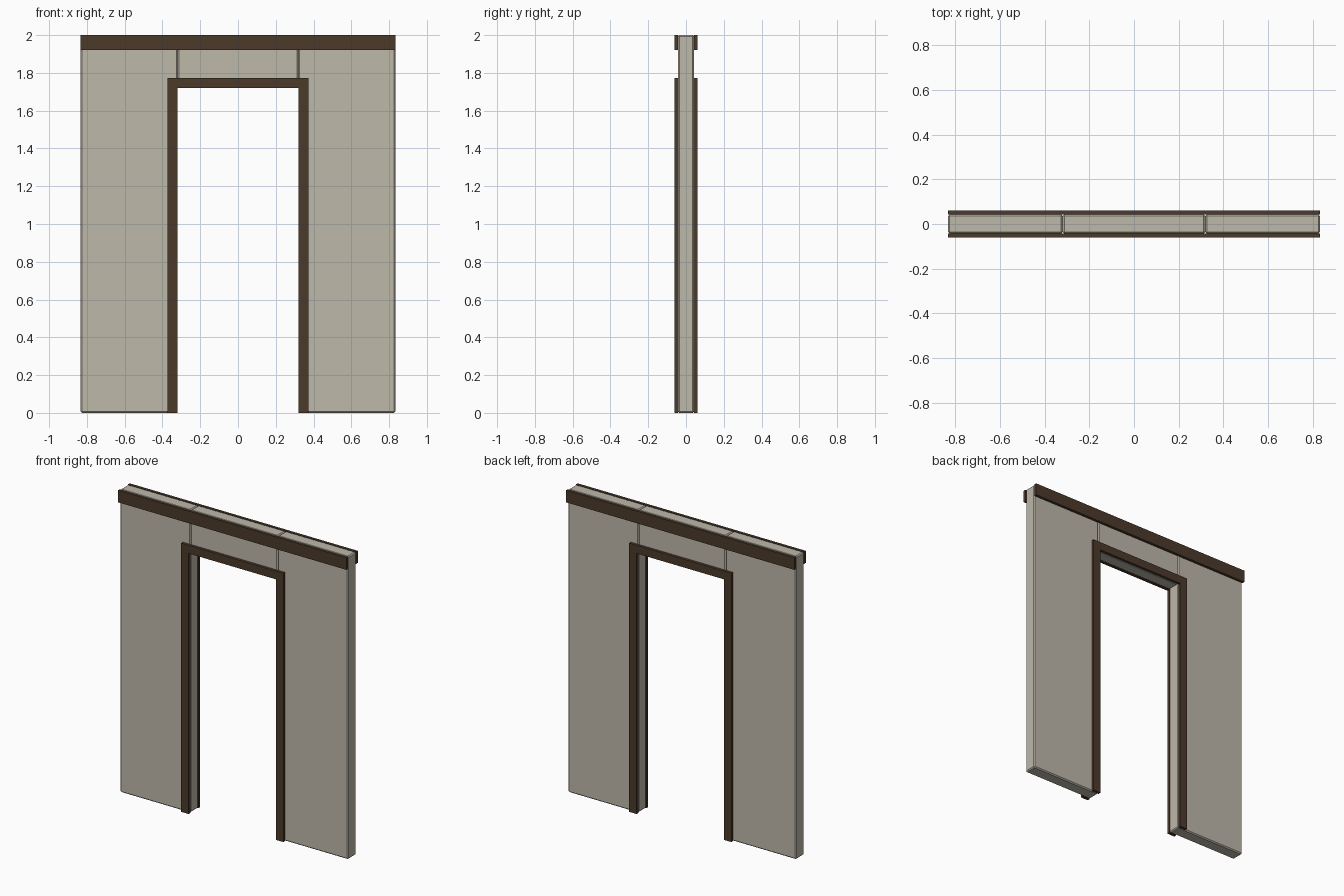
import bpy, bmesh

if "Cube" in bpy.data.objects:
    bpy.data.objects.remove(bpy.data.objects["Cube"])

def material(name, rgb):
    m = bpy.data.materials.new(name)
    m.diffuse_color = (*rgb, 1)
    m.use_nodes = True
    m.node_tree.nodes["Principled BSDF"].inputs["Base Color"].default_value = m.diffuse_color
    return m

PLASTER = material("warm grey plaster", (0.515, 0.480, 0.402))
WOOD = material("dark brown wood", (0.072, 0.042, 0.024))

HALF, OPEN, TRIM = 0.833, 0.319, 0.373     # wall half width, opening, trim outer edge
WALL_Y, TRIM_Y = 0.042, 0.06               # wall face, trim face
DOOR_Z, TRIM_Z = 1.72, 1.774

def finish(name, bm, mat, bevel=0):
    if bevel:
        bmesh.ops.bevel(bm, geom=bm.edges[:], offset=bevel, segments=1, affect='EDGES')
    bmesh.ops.recalc_face_normals(bm, faces=bm.faces[:])
    me = bpy.data.meshes.new(name)
    bm.to_mesh(me)
    bm.free()
    me.materials.append(mat)
    ob = bpy.data.objects.new(name, me)
    bpy.context.collection.objects.link(ob)
    return ob

def prism(name, outline, y0, y1, mat, bevel=0):
    """Extrude an x/z outline from y0 to y1."""
    bm = bmesh.new()
    face = bm.faces.new([bm.verts.new((x, y0, z)) for x, z in outline])
    ext = bmesh.ops.extrude_face_region(bm, geom=[face])
    verts = [v for v in ext["geom"] if isinstance(v, bmesh.types.BMVert)]
    bmesh.ops.translate(bm, verts=verts, vec=(0, y1 - y0, 0))
    return finish(name, bm, mat, bevel)

def rect(x0, x1, z0, z1):
    return [(x0, z0), (x1, z0), (x1, z1), (x0, z1)]

# chamfered wall blocks
for name, area in (("left_wall", rect(-HALF, -OPEN, 0, 2)),
                   ("right_wall", rect(OPEN, HALF, 0, 2)),
                   ("door_header", rect(-OPEN, OPEN, DOOR_Z, 2))):
    prism(name, area, -WALL_Y, WALL_Y, PLASTER, 0.007)

# top rail and door surround on both faces
surround = [(-TRIM, 0), (-OPEN, 0), (-OPEN, DOOR_Z), (OPEN, DOOR_Z),
            (OPEN, 0), (TRIM, 0), (TRIM, TRIM_Z), (-TRIM, TRIM_Z)]
for side, s in (("front", -1), ("back", 1)):
    prism(side + "_top_rail", rect(-HALF, HALF, 1.92, 2), s * WALL_Y, s * TRIM_Y, WOOD)
    prism(side + "_door_surround", surround, s * WALL_Y, s * TRIM_Y, WOOD)
